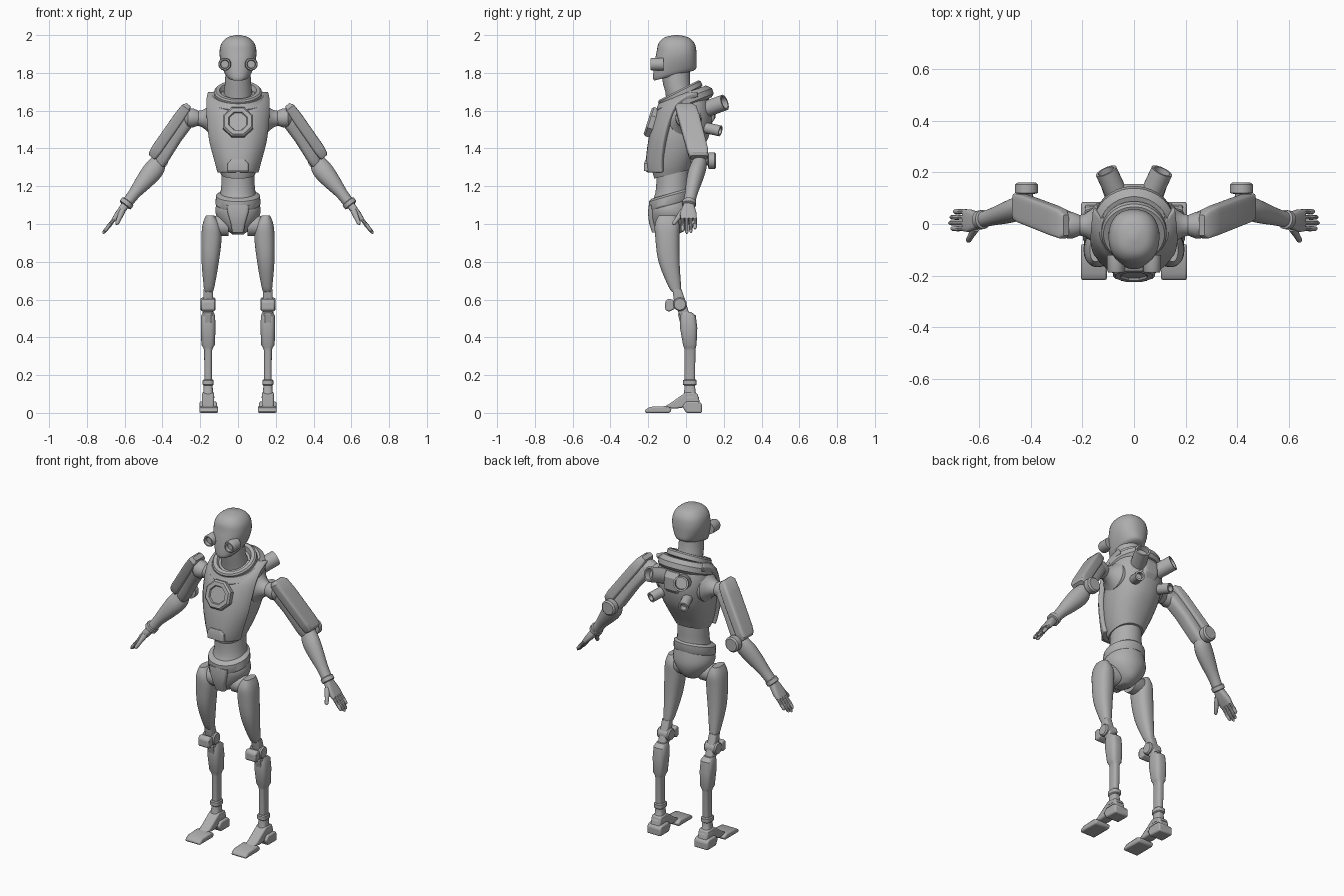
import bpy, bmesh, math
from mathutils import Vector as V

grey = bpy.data.materials.new("plain_grey")
grey.diffuse_color = (0.42, 0.42, 0.42, 1)
X, Y, Z = V((1, 0, 0)), V((0, 1, 0)), V((0, 0, 1))


def finish(name, bm, mirror=False, bevel=0, thick=0):
    bmesh.ops.recalc_face_normals(bm, faces=bm.faces)
    me = bpy.data.meshes.new(name)
    bm.to_mesh(me)
    bm.free()
    ob = bpy.data.objects.new(name, me)
    bpy.context.collection.objects.link(ob)
    me.materials.append(grey)
    if thick:
        m = ob.modifiers.new("thickness", 'SOLIDIFY')
        m.thickness, m.offset = thick, 0
    if bevel:
        m = ob.modifiers.new("bevel", 'BEVEL')
        m.width, m.segments, m.limit_method = bevel, 2, 'ANGLE'
    if mirror:
        ob.modifiers.new("mirror", 'MIRROR')
    return ob


def skin(bm, rings):
    rings = [[bm.verts.new(p) for p in r] for r in rings]
    n = len(rings[0])
    for a, b in zip(rings, rings[1:]):
        for i in range(n):
            j = (i + 1) % n
            bm.faces.new((a[i], a[j], b[j], b[i]))
    bm.faces.new(rings[0])
    bm.faces.new(rings[-1])


def resample(secs, k):
    """Catmull-Rom between sections"""
    out, m = [], len(secs) - 1
    for i in range(m):
        P = [secs[max(0, min(m, i + d))] for d in (-1, 0, 1, 2)]
        for s in range(k):
            t = s / k
            out.append([b + .5 * t * (c - a + t * (2 * a - 5 * b + 4 * c - d + t * (3 * (b - c) + d - a)))
                        for a, b, c, d in zip(*P)])
    return out + [secs[-1]]


def loft(name, secs, e=2, u=X, v=Y, n=28, k=1, **kw):
    """Sections (x, y, z, radius_u, radius_v, slope) with superellipse outline"""
    bm, rings = bmesh.new(), []
    secs = [tuple(s) + (0,) * (6 - len(s)) for s in secs]
    for x, y, z, a, b, sl in resample(secs, k):
        ring = []
        for i in range(n):
            t = 2 * math.pi * (i + .5) / n
            c, s = math.cos(t), math.sin(t)
            dv = b * math.copysign(abs(s) ** (2 / e), s)
            ring.append(V((x, y, z)) + u * a * math.copysign(abs(c) ** (2 / e), c) + v * dv + Z * sl * dv)
        rings.append(ring)
    skin(bm, rings)
    return finish(name, bm, **kw)


def lathe(name, p, d, prof, n=24, **kw):
    """Profile of (radius, height) turned about axis d through p"""
    d = V(d).normalized()
    u = (Y if abs(d.x) > .8 else X).cross(d).normalized()
    w = d.cross(u)
    bm = bmesh.new()
    ang = [2 * math.pi * (i + .5) / n for i in range(n)]
    skin(bm, [[V(p) + d * h + u * r * math.cos(t) + w * r * math.sin(t) for t in ang] for r, h in prof])
    return finish(name, bm, **kw)


def prism(name, x, hw, pts, bevel=.008):
    """Side profile (y, z) extruded across x, mirrored"""
    bm = bmesh.new()
    skin(bm, [[V((x + s * hw, y, z)) for y, z in pts] for s in (-1, 1)])
    return finish(name, bm, mirror=True, bevel=bevel)


def pipe(r, L, wall=.01):
    return [(r, 0), (r, L), (r - wall, L), (r - wall, L - .03)]


# Head, eyes and neck
loft("head", [(0, -.065, 1.785, .056, .105, .25), (0, -.06, 1.803, .072, .115, .2),
              (0, -.055, 1.86, .092, .112, .05), (0, -.05, 1.91, .098, .106), (0, -.05, 1.955, .088, .096),
              (0, -.05, 1.987, .058, .065), (0, -.05, 2, .012, .012)], e=2.3, k=4, n=36)
lathe("eye", (.07, -.12, 1.846), (0, -1, 0), [(.034, 0), (.034, .06), (.03, .068), (.023, .068), (.02, .05)], mirror=True)
loft("neck", [(0, -.02, 1.62, .08, .08), (0, -.035, 1.7, .075, .075), (0, -.05, 1.74, .07, .072),
              (0, -.055, 1.81, .066, .075, .2)])

# Torso, shoulder yoke and collar
loft("torso", [(0, -.07, 1.265, .09, .098, .25), (0, -.065, 1.31, .11, .115, .2), (0, -.05, 1.38, .132, .135, .1),
               (0, -.03, 1.46, .148, .15), (0, 0, 1.55, .155, .14), (0, .015, 1.63, .15, .115),
               (0, .01, 1.70, .12, .095, .3)], e=2.2, k=3, n=36)
lathe("shoulder_yoke", (0, -.02, 1.685), (0, -.36, .93),
      [(.14, -.07), (.158, -.055), (.16, -.025), (.135, 0), (.1, 0)], n=36)
lathe("collar", (0, -.03, 1.69), (0, -.45, .9),
      [(.11, -.02), (.126, -.012), (.126, .012), (.118, .02), (.098, .02), (.085, -.005)], n=36)

# Curved chest plate: rows of half width, y, z
rows = [(.098, -.195, 1.275), (.113, -.198, 1.33), (.143, -.185, 1.44), (.155, -.16, 1.54),
        (.16, -.125, 1.62), (.16, -.07, 1.665), (.155, -.01, 1.688)]
bm = bmesh.new()
grid = [[bm.verts.new((w * t / 6, y + .075 * abs(t / 6) ** 3, z)) for t in range(-6, 7)]
        for w, y, z in resample(rows, 3)]
for a, b in zip(grid, grid[1:]):
    for i in range(12):
        bm.faces.new((a[i], a[i + 1], b[i + 1], b[i]))
finish("chest_plate", bm, thick=.03, bevel=.006)
lathe("chest_octagon", (0, -.155, 1.53), (0, -.95, .3),
      [(.087, 0), (.087, .04), (.077, .05), (.055, .05), (.05, .042)], n=8)
loft("belly_latch", [(0, -.2, 1.28, .055, .022), (0, -.2, 1.32, .055, .022), (0, -.195, 1.342, .035, .02)], e=6)

# Back tubes
lathe("large_back_tube", (.05, .08, 1.598), (.42, .9, .33), pipe(.043, .145), mirror=True)
lathe("small_back_tube", (.075, .08, 1.515), (.3, .9, -.2), pipe(.029, .11), mirror=True)
loft("back_hub", [(0, .11, 1.53, .04, .025), (0, .115, 1.56, .05, .04), (0, .115, 1.63, .05, .04),
                  (0, .11, 1.66, .04, .025)], e=5)

# Waist and pelvis
loft("waist", [(0, -.075, 1.13, .1, .1), (0, -.073, 1.18, .091, .09, .2), (0, -.07, 1.23, .088, .088, .2),
               (0, -.07, 1.29, .085, .088, .2)], k=2)
loft("pelvis_band", [(0, -.085, 1.1, .115, .108, .28), (0, -.085, 1.11, .12, .113, .28),
                     (0, -.085, 1.15, .117, .112, .28), (0, -.083, 1.162, .1, .1, .28)])
loft("pelvis", [(0, -.083, 1.12, .11, .104, .2), (0, -.08, 1.07, .121, .112), (0, -.08, 1.02, .104, .105),
                (0, -.085, .97, .062, .083), (0, -.09, .945, .03, .045)], k=3)
loft("front_pelvis_plate", [(0, -.175, 1.1, .06, .022), (0, -.178, 1.06, .055, .024), (0, -.165, 1, .038, .03),
                            (0, -.145, .955, .03, .035)], e=5)
lathe("hip_joint", (.05, -.095, .99), (1, 0, 0), [(.055, 0), (.055, .06), (.045, .09)], mirror=True)

# Legs
loft("thigh", [(.148, -.1, 1.045, .022, .045), (.141, -.1, 1.0, .046, .065), (.14, -.099, .93, .054, .064),
               (.147, -.09, .80, .046, .056), (.153, -.06, .67, .029, .034), (.156, -.05, .64, .022, .024)],
     e=2.4, k=3, mirror=True)
loft("knee_link", [(.158, -.048, .655, .026, .024), (.158, -.035, .6, .026, .03), (.158, -.015, .54, .026, .028),
                   (.158, 0, .5, .026, .028)], e=4, mirror=True)
lathe("knee_joint", (.118, -.032, .575), (1, 0, 0), [(.03, 0), (.036, .008), (.036, .072), (.03, .08)], mirror=True)
prism("knee_cap", .158, .036, [(-.11, .545), (-.11, .59), (-.095, .605), (-.065, .598), (-.06, .55), (-.09, .535)])
loft("shin", [(.158, .0, .535, .028, .027), (.158, .01, .515, .037, .042), (.158, .014, .45, .039, .046),
              (.158, .02, .36, .036, .036), (.158, .021, .345, .026, .031), (.158, .021, .33, .021, .029),
              (.158, .02, .12, .02, .027)], e=3, mirror=True)
prism("shin_plate", .158, .018, [(-.043, .525), (-.03, .535), (.0, .53), (.0, .45), (-.03, .47)], .004)
loft("ankle_ring", [(.158, .02, .145, .024, .03), (.158, .02, .15, .029, .036), (.158, .02, .172, .029, .036),
                    (.158, .02, .177, .024, .03)], e=3, mirror=True)
loft("ankle", [(.158, .02, .15, .023, .028), (.158, .02, .11, .026, .03), (.158, .025, .08, .034, .045)],
     e=3, mirror=True)
prism("heel", .158, .046, [(.085, 0), (.085, .045), (.07, .06), (.0, .06), (-.02, .035), (0, .0)])
prism("instep", .158, .032, [(.075, .05), (.06, .105), (.0, .11), (-.085, .05), (-.12, .03), (-.06, .022), (0, .03)])
prism("toe", .155, .05, [(-.217, .0), (-.217, .016), (-.19, .032), (-.1, .036), (-.075, .02), (-.085, 0)])

# Shoulders and upper arms
lathe("shoulder", (.12, -.005, 1.555), (1, 0, .05),
      [(.088, 0), (.085, .025), (.062, .045), (.045, .07), (.04, .09), (.052, .12), (.05, .145), (.03, .165)],
      mirror=True)
out = V((.81, 0, .58))
loft("upper_arm", [(.242, .0, 1.585, .025, .03), (.262, .005, 1.56, .042, .045), (.33, .035, 1.46, .036, .044),
                   (.40, .062, 1.345, .034, .042), (.42, .07, 1.31, .025, .035)], e=3, u=out, k=2, mirror=True)
loft("arm_pad", [(.262, -.005, 1.632, .014, .04), (.276, .0, 1.615, .026, .056), (.31, .014, 1.567, .03, .058),
                 (.43, .06, 1.395, .03, .056), (.45, .066, 1.365, .026, .052), (.455, .068, 1.352, .018, .045)],
     e=6, u=out, mirror=True)

# Elbows and forearms
lathe("elbow_disc", (.415, .07, 1.335), (0, 1, 0), [(.025, 0), (.025, .045), (.045, .05), (.045, .082), (.036, .09)],
      mirror=True)
d = V((.6, -.16, -.78)).normalized()
u = Y.cross(d).normalized()
v = d.cross(u)
loft("forearm", [(.412, .075, 1.345, .034, .036), (.43, .068, 1.31, .05, .042), (.46, .055, 1.27, .053, .045),
                 (.505, .04, 1.215, .044, .04), (.55, .027, 1.16, .032, .033), (.595, .015, 1.1, .029, .03)],
     u=u, v=v, k=3, mirror=True)
lathe("wrist_ring", (.581, .018, 1.121), (.6, -.1, -.78), [(.03, 0), (.037, .004), (.037, .026), (.03, .03)], mirror=True)

# Hands
d = V((.62, 0, -.78))
u = Y.cross(d).normalized()
loft("palm", [(.597, .014, 1.1, .022, .027), (.615, .013, 1.075, .02, .037), (.635, .013, 1.05, .018, .044),
              (.655, .014, 1.025, .013, .043)], e=3.5, u=u, mirror=True)
for i, (y, L) in enumerate([(.048, .075), (.026, .098), (.004, .105), (-.018, .092)]):
    lathe("finger_%d" % (i + 1), (.65, y, 1.032), d,
          [(.0105, 0), (.0095, L * .45), (.011, L * .5), (.009, L * .9), (.004, L)], n=10, mirror=True)
lathe("thumb", (.612, -.015, 1.07), (.32, -.55, -.75),
      [(.017, 0), (.014, .04), (.0125, .05), (.011, .085), (.005, .095)], n=12, mirror=True)

# Shading
bpy.ops.object.select_all(action='SELECT')
bpy.context.view_layer.objects.active = bpy.data.objects["head"]
bpy.ops.object.shade_smooth_by_angle(angle=math.radians(32))
